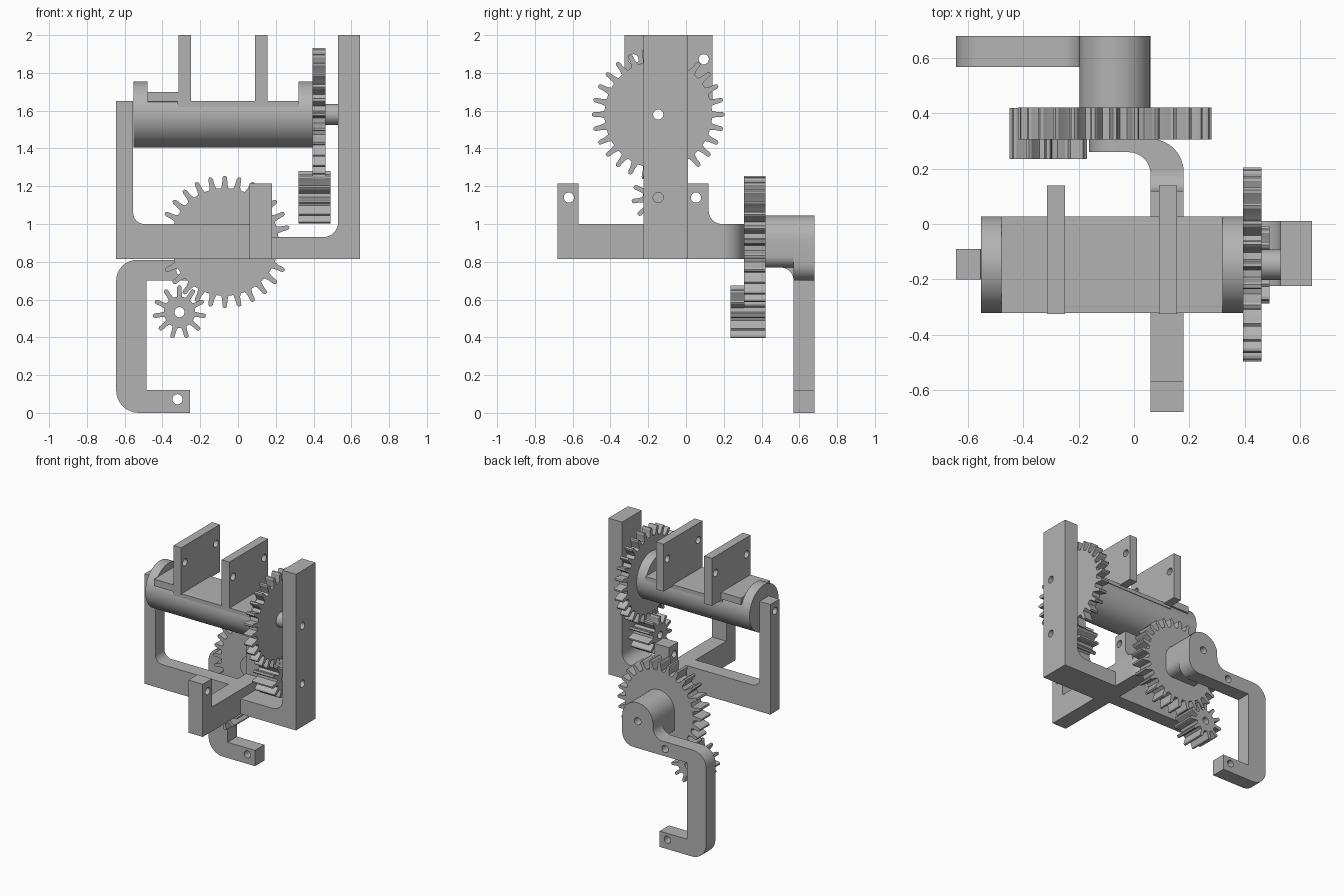
import bpy, bmesh
from math import sin, cos, pi, tan, radians
from mathutils import Vector

if "Cube" in bpy.data.objects:
    bpy.data.objects.remove(bpy.data.objects["Cube"], do_unlink=True)

grey = bpy.data.materials.new("plain grey")
grey.use_nodes = True
GREY = (0.45, 0.45, 0.45, 1)
grey.diffuse_color = GREY
grey.node_tree.nodes["Principled BSDF"].inputs["Base Color"].default_value = GREY

# Places a profile point (u, v) at depth d along an axis
PLACE = {
    "X": lambda u, v, d: (d, u, v),
    "Y": lambda u, v, d: (u, d, v),
    "Z": lambda u, v, d: (u, v, d),
}


def rounded(corners, steps=8):
    """Outline from (u, v) or (u, v, radius) corners."""
    out = []
    n = len(corners)
    for i, c in enumerate(corners):
        p = Vector(c[:2])
        if len(c) == 2:
            out.append(p)
            continue
        a = (Vector(corners[i - 1][:2]) - p).normalized()
        b = (Vector(corners[(i + 1) % n][:2]) - p).normalized()
        half = a.angle(b) / 2
        centre = p + (a + b).normalized() * (c[2] / sin(half))
        start = p + a * (c[2] / tan(half)) - centre
        end = p + b * (c[2] / tan(half)) - centre
        sweep = start.angle(end)
        for k in range(steps + 1):
            t = k / steps
            out.append(centre + (start * sin((1 - t) * sweep) + end * sin(t * sweep)) / sin(sweep))
    return out


def prism(name, outline, axis, lo, hi):
    bm = bmesh.new()
    place = PLACE[axis]
    face = bm.faces.new([bm.verts.new(place(u, v, lo)) for u, v in outline])
    extruded = bmesh.ops.extrude_face_region(bm, geom=[face], use_keep_orig=True)
    verts = [g for g in extruded["geom"] if isinstance(g, bmesh.types.BMVert)]
    bmesh.ops.translate(bm, verts=verts, vec=place(0, 0, hi - lo))
    bmesh.ops.remove_doubles(bm, verts=bm.verts, dist=0.0002)
    bmesh.ops.recalc_face_normals(bm, faces=bm.faces)
    mesh = bpy.data.meshes.new(name)
    bm.to_mesh(mesh)
    bm.free()
    mesh.materials.append(grey)
    obj = bpy.data.objects.new(name, mesh)
    bpy.context.collection.objects.link(obj)
    return obj


def box(u0, u1, v0, v1):
    return [(u0, v0), (u1, v0), (u1, v1), (u0, v1)]


def disc(centre, r, sides=48):
    return [(centre[0] + r * cos(2 * pi * k / sides),
             centre[1] + r * sin(2 * pi * k / sides)) for k in range(sides)]


def gear(centre, teeth, tip, root):
    """Tapered, round-tipped teeth, one pointing straight up."""
    shape = [(-0.3, 0), (-0.2, 0.35), (-0.16, 0.85), (-0.08, 1),
             (0.08, 1), (0.16, 0.85), (0.2, 0.35), (0.3, 0)]
    pts = []
    for k in range(teeth):
        for offset, height in shape:
            a = pi / 2 + (k + offset) * 2 * pi / teeth
            r = root + (tip - root) * height
            pts.append((centre[0] + r * cos(a), centre[1] + r * sin(a)))
    return pts


def drill(axis, centre, *objs, r=0.027):
    cutter = prism("drill", disc(centre, r, 24), axis, -1, 1)
    cutter.hide_render = True
    for obj in objs:
        mod = obj.modifiers.new("hole", "BOOLEAN")
        mod.operation = "DIFFERENCE"
        mod.solver = "EXACT"
        mod.object = cutter
        bpy.context.view_layer.objects.active = obj
        bpy.ops.object.modifier_apply(modifier=mod.name)
    bpy.data.objects.remove(cutter, do_unlink=True)


TILT = (-0.147, 1.58)       # tilt axis (y, z)
TILT_PINION = (-0.147, 1.14)
TURN = (-0.07, 0.905)       # turn axis (x, z)
TURN_PINION = (-0.31, 0.533)

# Cradle frame with one short and one tall arm
short_arm = prism("short_arm", rounded([
    (0.1, 0.815), (-0.645, 0.815), (-0.645, 1.65), (-0.555, 1.65),
    (-0.555, 1.0, 0.06), (0.1, 1.0)]), "Y", -0.2, -0.09)
tall_arm = prism("tall_arm", rounded([
    (0.1, 0.815), (0.645, 0.815), (0.645, 2.0), (0.53, 2.0),
    (0.53, 0.93, 0.08), (0.1, 0.93)]), "Y", -0.225, 0.01)

# Cross bar that bends round to the turning gear
prism("cross_bar", rounded([
    (0.06, -0.68), (0.18, -0.68), (0.18, 0.308, 0.12), (TURN[0], 0.308),
    (TURN[0], 0.26), (0.06, 0.26, 0.08)]), "Z", 0.815, 1.0)
pivot = prism("pivot_plate", disc((TURN[0], 0.9075), 0.0925), "Y", 0.26, 0.308)

# Motor lugs on the cross bar
front_lug = prism("front_lug", box(-0.68, -0.57, 0.9, 1.215), "X", 0.06, 0.18)
back_lug = prism("back_lug", rounded([
    (0.01, 0.95), (0.01, 1.215), (0.12, 1.215), (0.12, 1.0, 0.07),
    (0.2, 1.0), (0.2, 0.95)]), "X", 0.06, 0.18)
drill("X", (-0.62, 1.14), front_lug)
drill("X", (0.053, 1.14), back_lug)

# Tilting drum: two round ends and a flat-topped body
drum_parts = [prism("drum_end_right", disc(TILT, 0.175, 64), "X", -0.553, -0.48),
              prism("drum_end_left", disc(TILT, 0.175, 64), "X", 0.32, 0.395)]
body = [(u, min(v, 1.65)) for u, v in disc(TILT, 0.175, 64)]
drum_parts.append(prism("drum_body", body, "X", -0.48, 0.32))
prism("drum_platform", box(-0.322, 0.028, 1.62, 1.65), "X", -0.32, 0.32)
prism("drum_step", box(-0.322, 0.028, 1.648, 1.70), "X", -0.48, -0.315)

# Upright mounting plates
for side, x0 in (("right", -0.315), ("left", 0.09)):
    plate = prism("mount_plate_" + side, box(-0.325, 0.14, 1.64, 2.0), "X", x0, x0 + 0.065)
    for y in (-0.278, 0.094):
        drill("X", (y, 1.872), plate)

# Tilt gears and spacer
tilt_gear = prism("tilt_gear", gear(TILT, 28, 0.351, 0.285), "X", 0.395, 0.462)
spacer = prism("tilt_spacer", disc(TILT, 0.055, 32), "X", 0.46, 0.53)
tilt_pinion = prism("tilt_pinion", gear(TILT_PINION, 11, 0.141, 0.083), "X", 0.32, 0.49)
drill("X", TILT, short_arm, tall_arm, tilt_gear, spacer, *drum_parts)
drill("X", TILT_PINION, tall_arm, tilt_pinion)

# Turn gears
turn_gear = prism("turn_gear", gear(TURN, 28, 0.35, 0.285), "Y", 0.306, 0.422)
turn_pinion = prism("turn_pinion", gear(TURN_PINION, 11, 0.141, 0.083), "Y", 0.235, 0.42)
drill("Y", TURN_PINION, turn_pinion)

# Hooked rear bracket with its hub
bracket = prism("rear_bracket", rounded([
    (0.06, 0.70, 0.09), (-0.485, 0.70), (-0.485, 0.12), (-0.255, 0.12),
    (-0.255, 0.0), (-0.645, 0.0, 0.12), (-0.645, 0.81, 0.11),
    (-0.198, 0.81, 0.08), (-0.198, 1.045, 0.128), (0.06, 1.045, 0.128)]), "Y", 0.568, 0.68)
hub = prism("rear_hub", rounded([
    (-0.198, 0.77), (0.06, 0.77, 0.06), (0.06, 1.045, 0.128),
    (-0.198, 1.045, 0.128)]), "Y", 0.42, 0.57)
prism("hub_fillet", rounded([
    (0.45, 0.77), (0.57, 0.77, 0.07), (0.57, 0.70), (0.6, 0.70),
    (0.6, 0.8), (0.45, 0.8)]), "X", -0.198, 0.0)
drill("Y", TURN, pivot, turn_gear, hub, bracket)
drill("Y", (-0.3, 0.755), bracket)
drill("Y", (-0.32, 0.072), bracket)

# Smooth the round surfaces, keep edges sharp
for obj in bpy.context.collection.objects:
    if obj.type == "MESH" and obj.data.materials and obj.data.materials[0] == grey:
        bpy.ops.object.select_all(action="DESELECT")
        obj.select_set(True)
        bpy.context.view_layer.objects.active = obj
        bpy.ops.object.shade_smooth_by_angle(angle=radians(25))
